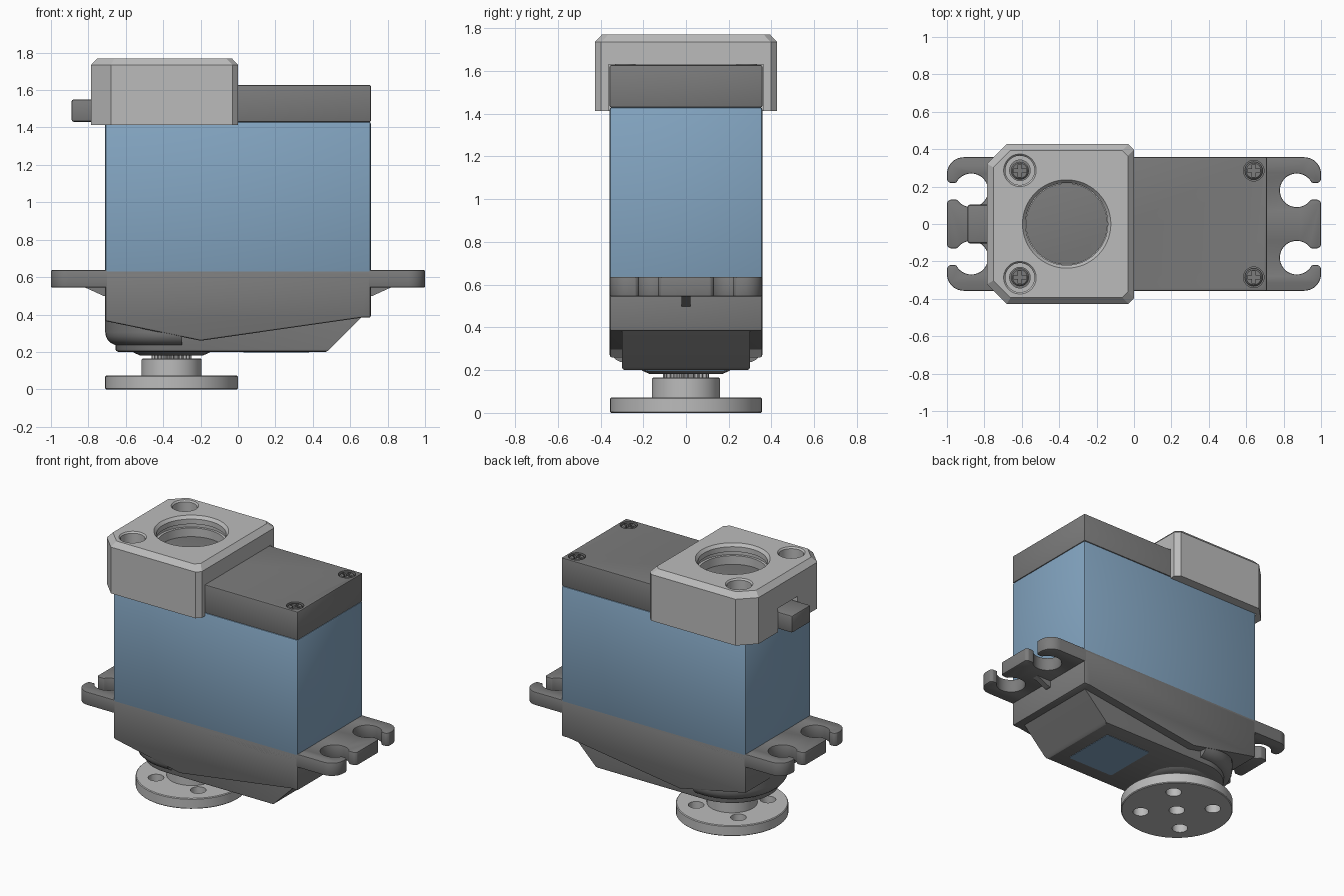
import bpy, bmesh
from math import sin, cos, pi, asin

if "Cube" in bpy.data.objects:
    bpy.data.objects.remove(bpy.data.objects["Cube"], do_unlink=True)


def material(name, rgb):
    m = bpy.data.materials.new(name)
    m.use_nodes = True
    m.diffuse_color = (*rgb, 1)
    m.node_tree.nodes["Principled BSDF"].inputs["Base Color"].default_value = (*rgb, 1)
    return m


DARK = material("dark grey plastic", (0.2, 0.2, 0.2))
LIGHT = material("light grey metal", (0.5, 0.5, 0.5))
BLUE = material("blue casing", (0.23, 0.38, 0.54))
AXIS = -0.355  # x position of the output shaft


def activate(ob):
    bpy.ops.object.select_all(action="DESELECT")
    ob.select_set(True)
    bpy.context.view_layer.objects.active = ob


def loft(name, rings, mat=None):
    """Skin equal-length rings of 3D points and cap both ends."""
    bm = bmesh.new()
    rows = [[bm.verts.new(p) for p in ring] for ring in rings]
    n = len(rows[0])
    for a, b in zip(rows, rows[1:]):
        for i in range(n):
            j = (i + 1) % n
            bm.faces.new((a[i], a[j], b[j], b[i]))
    bm.faces.new(rows[0])
    bm.faces.new(rows[-1])
    bmesh.ops.recalc_face_normals(bm, faces=bm.faces)
    me = bpy.data.meshes.new(name)
    bm.to_mesh(me)
    bm.free()
    ob = bpy.data.objects.new(name, me)
    bpy.context.collection.objects.link(ob)
    if mat:
        me.materials.append(mat)
    return ob


def at_z(pts, z):
    return [(x, y, z) for x, y in pts]


def box(name, x, y, z, mat=None):
    base = [(x[0], y[0]), (x[1], y[0]), (x[1], y[1]), (x[0], y[1])]
    return loft(name, [at_z(base, z[0]), at_z(base, z[1])], mat)


def arc(cx, cy, r, a, b, n):
    return [(cx + r * cos(a + (b - a) * i / n), cy + r * sin(a + (b - a) * i / n))
            for i in range(n + 1)]


def lathe(name, cx, cy, profile, mat=None, n=48):
    return loft(name, [at_z(arc(cx, cy, r, 0, 2 * pi, n)[:-1], z) for r, z in profile], mat)


def side_prism(name, profile, half, mat):
    return loft(name, [[(x, s * half, z) for x, z in profile] for s in (-1, 1)], mat)


def cut(ob, *cutters):
    for c in cutters:
        activate(ob)
        m = ob.modifiers.new("cut", "BOOLEAN")
        m.operation, m.solver, m.object = "DIFFERENCE", "EXACT", c
        bpy.ops.object.modifier_apply(modifier=m.name)
        bpy.data.objects.remove(c, do_unlink=True)


def bevel(ob, width):
    activate(ob)
    m = ob.modifiers.new("bevel", "BEVEL")
    m.width, m.segments, m.limit_method = width, 2, "ANGLE"
    bpy.ops.object.modifier_apply(modifier=m.name)


def smooth(ob):
    activate(ob)
    bpy.ops.object.shade_smooth_by_angle(angle=0.5)


# Casing and cap
casing = box("casing", (-0.71, 0.71), (-0.357, 0.357), (0.62, 1.43), BLUE)
bevel(casing, 0.01)
cap = box("top_cap", (-0.71, 0.71), (-0.357, 0.357), (1.43, 1.627), DARK)
bevel(cap, 0.006)
cut(cap, *[lathe("recess", 0.64, s * 0.285, [(0.055, 1.6), (0.055, 1.7)]) for s in (-1, 1)])

# Gear housing with the V-shaped lower edge
housing = side_prism("gear_housing", [(-0.71, 0.63), (-0.71, 0.365), (-0.2, 0.26),
                                      (0.66, 0.383), (0.71, 0.383), (0.71, 0.63)], 0.357, DARK)
bevel(housing, 0.01)


def bullet(r, right):
    """Outline with a half-round end about the shaft."""
    return arc(AXIS, 0, r, pi / 2, 3 * pi / 2, 24) + [(right, -r), (right, r)]


gearbox = loft("lower_gearbox", [at_z(bullet(0.285, 0.47), 0.2), at_z(bullet(0.296, 0.479), 0.205),
                                 at_z(bullet(0.3, 0.49), 0.215), at_z(bullet(0.3, 0.66), 0.385),
                                 at_z(bullet(0.3, 0.66), 0.45)], DARK)
round_end = loft("rounded_end", [at_z(bullet(0.355 - 0.07 * (1 - sin(t)), -0.3), 0.305 - 0.07 * cos(t))
                                 for t in [i * pi / 10 for i in range(6)]]
                 + [at_z(bullet(0.355, -0.3), 0.45)], DARK)
label = loft("bottom_label", [at_z([(0.03, -0.18), (0.04, -0.19), (0.37, -0.19), (0.38, -0.18),
                                    (0.38, 0.18), (0.37, 0.19), (0.04, 0.19), (0.03, 0.18)], z)
                              for z in (0.197, 0.203)], BLUE)

# Mounting flange with open screw slots
quarter = ([(1, 0.115), (0.985, 0.13)]
           + arc(0.87, 0.18, 0.09, asin(-0.05 / 0.09), asin(0.04 / 0.09) - 2 * pi, 28)
           + [(0.985, 0.22), (1, 0.235)] + arc(0.91, 0.267, 0.09, 0, pi / 2, 8))
half = [(x, -y) for x, y in reversed(quarter)] + quarter
flange = loft("mounting_flange", [at_z(half + [(-x, -y) for x, y in half], z)
                                  for z in (0.545, 0.637)], DARK)
bevel(flange, 0.006)
for s, side in ((1, "left"), (-1, "right")):
    side_prism(side + "_flange_rib", [(s * 0.7, 0.497), (s * 0.72, 0.5), (s * 0.83, 0.55),
                                      (s * 0.7, 0.55)], 0.02, DARK)

# Output shaft
boss = lathe("shaft_boss", AXIS, 0, [(0.215, 0.205), (0.2, 0.195), (0.17, 0.182)], DARK)
teeth = [(AXIS + r * cos(a), r * sin(a)) for i in range(96)
         for r, a in [((0.107 if i % 4 < 2 else 0.095), i * pi / 48)]]
spline = loft("shaft_spline", [at_z(teeth, 0.1), at_z(teeth, 0.19)], LIGHT)

# Round horn with four holes around the centre
horn = lathe("round_horn", AXIS, 0, [(0.35, 0), (0.355, 0.005), (0.355, 0.068), (0.35, 0.073),
                                     (0.16, 0.073), (0.16, 0.16), (0.155, 0.165)], LIGHT, 64)
holes = [lathe("hole", AXIS + 0.23 * cos(a), 0.23 * sin(a), [(0.05, -0.1), (0.05, 0.2)], None, 24)
         for a in [pi / 4 + k * pi / 2 for k in range(4)]]
cut(horn, *holes, lathe("hole", AXIS, 0, [(0.05, -0.1), (0.05, 0.06)], None, 24))


# Clamp bracket with chamfered corners
def footprint(d):
    x0, x1, y, c, e = -0.785 + d, -d, 0.427 - d, 0.105 - d * 0.4, 0.03
    right = [(x0 + c, -y), (x1 - e, -y), (x1, -y + e)]
    left = [(x, -v) for x, v in reversed(right)]
    return right + left + [(x0, y - c), (x0, c - y)]


bracket = loft("clamp_bracket", [at_z(footprint(0), 1.413), at_z(footprint(0), 1.735),
                                 at_z(footprint(0.033), 1.77)], LIGHT)
cutters = [box("cavity", (-0.715, 0.2), (-0.362, 0.362), (1.3, 1.63)),
           box("notch", (-0.9, -0.6), (-0.108, 0.108), (1.3, 1.58)),
           lathe("bore", -0.36, 0, [(0.215, 1.5), (0.215, 1.69), (0.232, 1.69), (0.232, 1.715),
                                    (0.22, 1.715), (0.22, 1.75), (0.238, 1.772), (0.238, 1.9)], None, 64)]
for s in (-1, 1):
    cutters.append(lathe("counterbore", -0.61, s * 0.287,
                         [(0.055, 1.5), (0.055, 1.69), (0.078, 1.69), (0.078, 1.76),
                          (0.088, 1.771), (0.088, 1.9)]))
cut(bracket, *cutters)

# Cable outlet
outlet = box("cable_outlet", (-0.89, -0.65), (-0.103, 0.103), (1.43, 1.55), DARK)
bevel(outlet, 0.012)

# Cross-head screws
screws = []
for x, z, place in ((0.64, 1.624, "cap"), (-0.61, 1.675, "bracket")):
    for s, side in ((-1, "front"), (1, "back")):
        y = s * 0.285
        screw = lathe(f"{side}_{place}_screw", x, y, [(0.048, z - 0.07), (0.048, z - 0.008),
                                                      (0.04, z)], DARK, 32)
        cut(screw, box("slot", (x - 0.034, x + 0.034), (y - 0.009, y + 0.009), (z - 0.025, z + 0.1)),
            box("slot", (x - 0.009, x + 0.009), (y - 0.034, y + 0.034), (z - 0.025, z + 0.1)))
        screws.append(screw)

for ob in [casing, cap, housing, gearbox, round_end, flange, boss, horn, bracket, outlet] + screws:
    smooth(ob)
